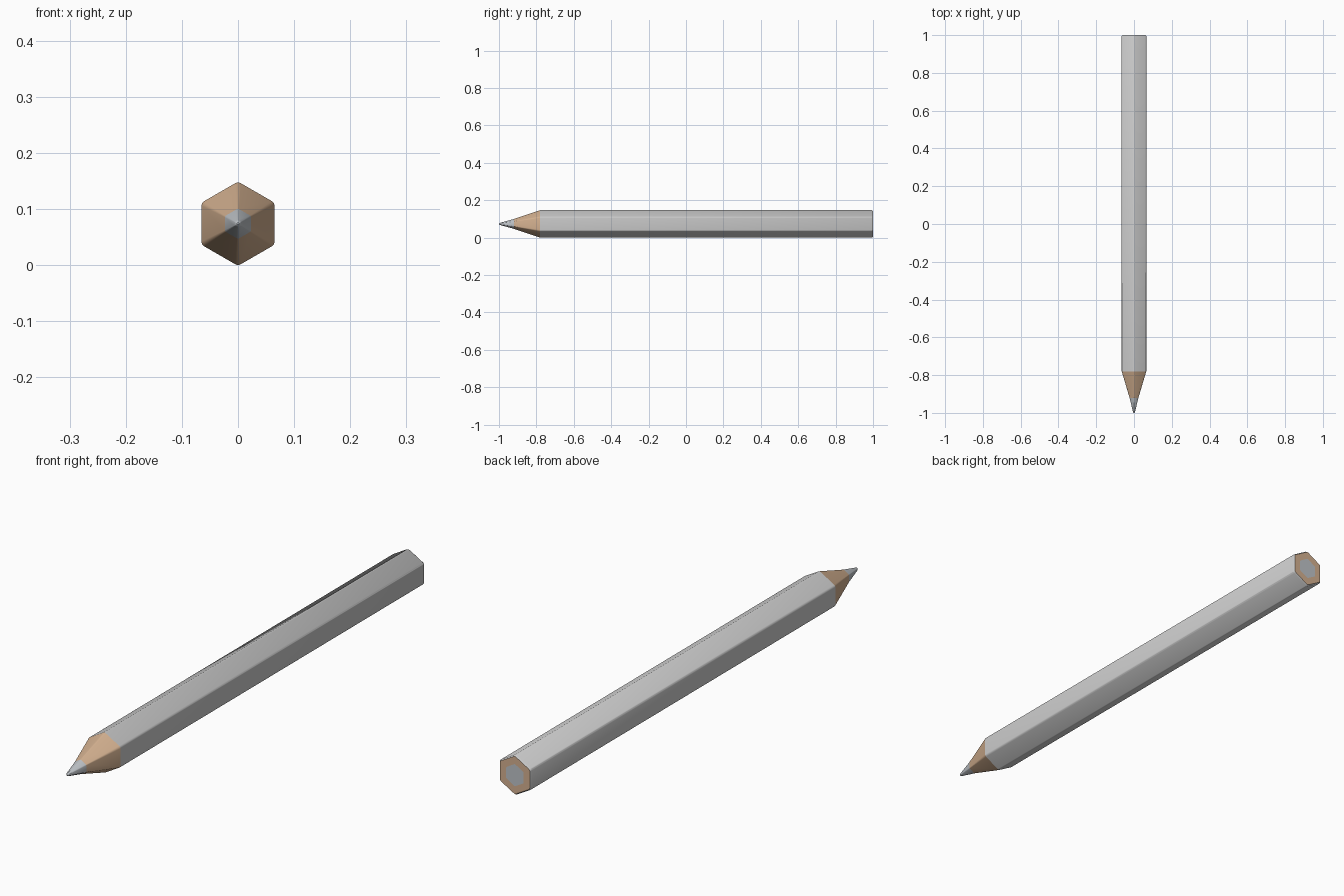
import bpy, bmesh, math
from mathutils import Vector

if "Cube" in bpy.data.objects:
    bpy.data.objects.remove(bpy.data.objects["Cube"])

APOTHEM, ROUND, ZC = 0.065, 0.010, 0.0735


def material(name, rgb):
    m = bpy.data.materials.new(name)
    m.diffuse_color = (*rgb, 1)
    m.use_nodes = True
    m.node_tree.nodes["Principled BSDF"].inputs["Base Color"].default_value = m.diffuse_color
    return m


paint = material("grey paint", (0.60, 0.60, 0.60))
wood = material("bare wood", (0.66, 0.44, 0.28))
lead = material("grey lead", (0.52, 0.55, 0.58))


def ring(y, scale, circle=0.0):
    """Hexagon with softened corners, blended towards a circle."""
    pts = []
    for k in range(6):
        a = math.radians(90 + 60 * k)
        c = (APOTHEM - ROUND) / math.cos(math.radians(30))
        for d in (-30, -15, 0, 15, 30):
            b = a + math.radians(d)
            p = Vector((c * math.cos(a) + ROUND * math.cos(b), 0,
                        c * math.sin(a) + ROUND * math.sin(b)))
            p = p.lerp(p.normalized() * APOTHEM, circle) * scale
            pts.append(p + Vector((0, y, ZC)))
    return pts


def loft(name, rings, mat, cap_start=False, cap_end=False):
    bm = bmesh.new()
    loops = [[bm.verts.new(p) for p in r] for r in rings]
    for a, b in zip(loops, loops[1:]):
        n = len(a)
        for i in range(n):
            j = (i + 1) % n
            bm.faces.new((a[i], a[j], b[j], b[i]))
    if cap_start:
        bm.faces.new(loops[0][::-1])
    if cap_end:
        bm.faces.new(loops[-1])
    # Outward is away from the axis; a cap facing -y or +y follows the winding
    for f in bm.faces:
        c = f.calc_center_median()
        out = Vector((c.x, 0, c.z - ZC))
        if out.length < 0.001:
            out = Vector((0, 1 if cap_end else -1, 0))
        elif abs(f.normal.y) > 0.99 or f.calc_area() == 0:
            out = Vector((0, 1, 0))
        f.normal_update()
        if abs(f.normal.y) > 0.99:
            out = Vector((0, -1 if c.y < 0 else 1, 0))
        if f.normal.dot(out) < 0:
            f.normal_flip()
    me = bpy.data.meshes.new(name)
    bm.to_mesh(me)
    bm.free()
    me.materials.append(mat)
    ob = bpy.data.objects.new(name, me)
    bpy.context.collection.objects.link(ob)
    bpy.context.view_layer.objects.active = ob
    ob.select_set(True)
    bpy.ops.object.shade_smooth_by_angle(angle=math.radians(35))
    ob.select_set(False)
    return ob


# Painted hexagonal barrel with a small bevel at the back rim
loft("barrel", [ring(-0.78, 1), ring(0.994, 1), ring(1, 0.94)], paint)

# Sharpened wood, turning from hexagonal to round
loft("sharpened_wood", [ring(-0.78, 1), ring(-0.92, 0.385, 0.6)], wood)

# Lead point with a blunt tip
loft("lead_point", [ring(-0.92, 0.385, 0.6), ring(-0.99, 0.11, 1),
                    ring(-0.997, 0.075, 1), ring(-1, 0.03, 1)], lead, cap_start=False, cap_end=True)

# Back end: ring of wood around the lead core
loft("end_wood", [ring(1, 0.94), ring(1, 0.55)], wood)
loft("end_lead", [ring(1, 0.55), ring(1, 0.54)], lead, cap_end=True)
